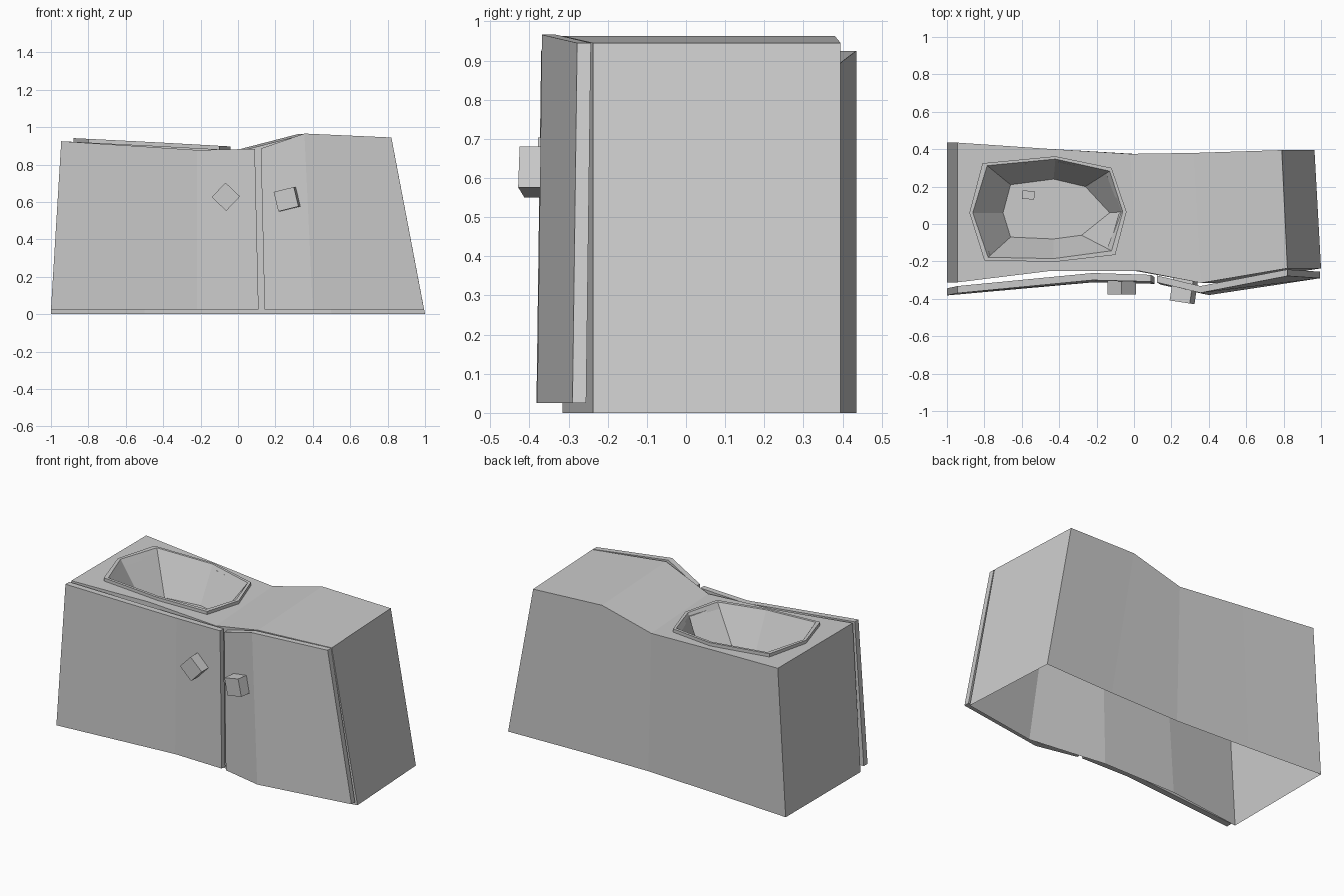
import bpy, bmesh
from mathutils import Matrix, Vector

if "Cube" in bpy.data.objects:
    bpy.data.objects.remove(bpy.data.objects["Cube"])


def make_object(name, verts, faces):
    mesh = bpy.data.meshes.new(name)
    bm = bmesh.new()
    vs = [bm.verts.new(v) for v in verts]
    for f in faces:
        bm.faces.new([vs[i] for i in f])
    bmesh.ops.recalc_face_normals(bm, faces=bm.faces)
    bm.to_mesh(mesh)
    bm.free()
    ob = bpy.data.objects.new(name, mesh)
    bpy.context.collection.objects.link(ob)
    return ob


def loft(name, rings, cap=True, closed=False):
    """Skin a list of equal-length closed rings."""
    n = len(rings[0])
    verts = [v for r in rings for v in r]
    faces = []
    for i in range(len(rings) if closed else len(rings) - 1):
        a, b = i * n, (i + 1) % len(rings) * n
        faces += [(a + k, a + (k + 1) % n, b + (k + 1) % n, b + k) for k in range(n)]
    if cap and not closed:
        faces += [tuple(range(n)), tuple(range(len(verts) - n, len(verts)))]
    return make_object(name, verts, faces)


# Cabinet stations: top x front/back, bottom x front/back, top z, front y, back y
STATIONS = [
    (-.945, -.945, -1.0, -1.0, .925, -.312, .435),
    (-.44, -.46, -.5, -.5, .90, -.25, .402),
    (.02, -.02, 0, 0, .875, -.25, .375),
    (.36, .32, .5, .48, .963, -.315, .38),
    (.82, .79, 1.0, .965, .945, -.237, .395),
]
rings = [[(xf, yf, z), (xb, yb, z), (bb, yb, 0), (bf, yf, 0)]
         for xf, xb, bf, bb, z, yf, yb in STATIONS]
body = loft("cabinet_body", rings)


def surface(x):
    pts = [((s[0] + s[1]) / 2, s[4]) for s in STATIONS]
    for (x0, z0), (x1, z1) in zip(pts, pts[1:]):
        if x <= x1:
            return z0 + (z1 - z0) * (x - x0) / (x1 - x0)
    return pts[-1][1]


# Basin outlines: outer rim, inner rim, floor
OUTER = [(-.88, .06), (-.81, .325), (-.42, .362), (-.12, .30),
         (-.04, .065), (-.10, -.165), (-.42, -.202), (-.80, -.195)]
INNER = [(-.862, .06), (-.785, .312), (-.42, .347), (-.13, .283),
         (-.06, .065), (-.12, -.143), (-.43, -.185), (-.78, -.178)]
FLOOR = [(-.70, .06), (-.66, .21), (-.43, .24), (-.26, .20),
         (-.13, .06), (-.28, -.06), (-.43, -.08), (-.66, -.07)]
inner = [Vector((x, y, surface(x) + .02)) for x, y in INNER]
floor = [Vector((x, y, .695)) for x, y in FLOOR]

# Sink bowl pressed into the worktop
cutter = loft("bowl_cutter", [inner, floor])
cutter.hide_render = True
mod = body.modifiers.new("bowl", "BOOLEAN")
mod.operation = "DIFFERENCE"
mod.solver = "EXACT"
mod.object = cutter
bpy.context.view_layer.update()
deps = bpy.context.evaluated_depsgraph_get()
cut_mesh = bpy.data.meshes.new_from_object(body.evaluated_get(deps))
body.modifiers.clear()
body.data = cut_mesh
bpy.data.objects.remove(cutter)

# Open underside
bm = bmesh.new()
bm.from_mesh(cut_mesh)
under = [f for f in bm.faces if all(v.co.z < .001 for v in f.verts)]
bmesh.ops.delete(bm, geom=under, context="FACES")
bm.to_mesh(cut_mesh)
bm.free()

# Raised sink rim
outer_top = [(x, y, surface(x) + .02) for x, y in OUTER]
outer_low = [(x, y, surface(x) - .01) for x, y in OUTER]
inner_low = [a.lerp(b, .15) for a, b in zip(inner, floor)]
loft("sink_rim", [outer_low, outer_top, inner, inner_low], cap=False)


# Doors: stations of top x, bottom x, top z, inner y, outer y
def door(name, stations, lean=.012):
    loft(name, [[(xt, yi, z), (xt, yo, z), (xb, yo - lean, .025), (xb, yi - lean, .025)]
                for xt, xb, z, yi, yo in stations])


door("left_door", [(-.945, -1.0, .925, -.332, -.37),
                   (-.22, -.22, .878, -.262, -.30),
                   (.09, .11, .884, -.272, -.308)])
door("right_door", [(.122, .142, .886, -.275, -.312),
                    (.355, .40, .966, -.332, -.368),
                    (.82, .995, .945, -.243, -.278)])


# Blocks: handles and drain
def block(name, loc, size, roll=0, yaw=0):
    bm = bmesh.new()
    bmesh.ops.create_cube(bm, size=1, matrix=Matrix.Translation(loc)
                          @ Matrix.Rotation(yaw, 4, "Z") @ Matrix.Rotation(roll, 4, "Y")
                          @ Matrix.Diagonal((*size, 1)))
    mesh = bpy.data.meshes.new(name)
    bm.to_mesh(mesh)
    bm.free()
    bpy.context.collection.objects.link(bpy.data.objects.new(name, mesh))


block("left_handle", (-.065, -.335, .628), (.107, .085, .107), roll=.76)
block("right_handle", (.267, -.352, .615), (.112, .135, .107), roll=-.24, yaw=-.15)
block("drain", (-.565, .155, .695), (.065, .045, .025), yaw=-.05)
